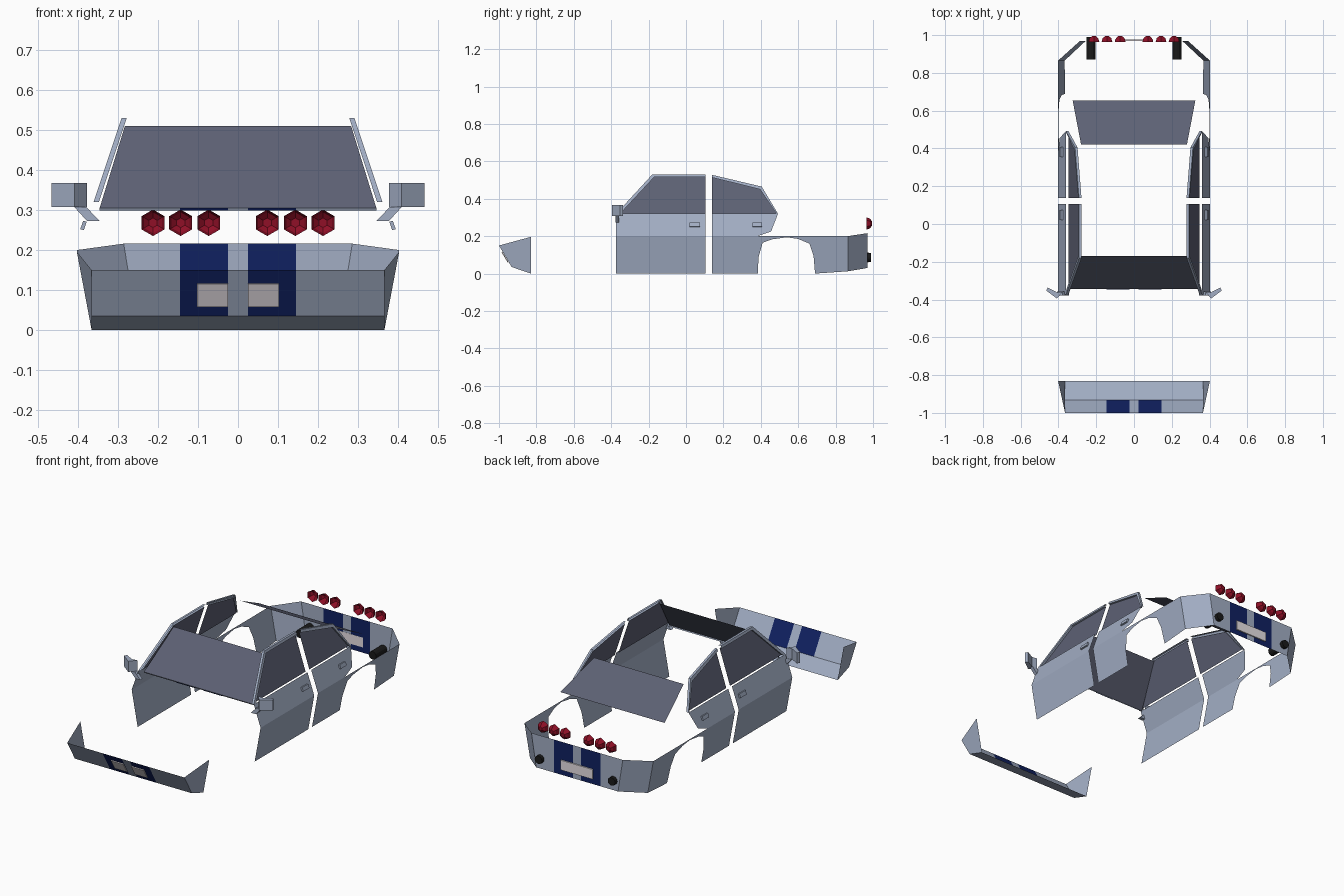
import bpy, bmesh
from math import sin, cos, pi
from mathutils import Vector, Matrix

if "Cube" in bpy.data.objects:
    bpy.data.objects.remove(bpy.data.objects["Cube"])


def material(name, r, g, b):
    m = bpy.data.materials.new(name)
    m.diffuse_color = (r, g, b, 1)
    m.use_nodes = True
    m.node_tree.nodes["Principled BSDF"].inputs["Base Color"].default_value = m.diffuse_color
    return m


BODY = material("body_paint", .36, .42, .55)
GLASS = material("dark_glass", .11, .12, .175)
NAVY = material("navy_stripe", .005, .015, .12)
RED = material("red_lens", .28, .005, .02)
WHITE = material("plate_white", .8, .75, .78)
BLACK = material("black_pipe", .01, .01, .01)


def finish(name, bm, mat, solid=False):
    bm.normal_update()
    if solid:
        bmesh.ops.recalc_face_normals(bm, faces=bm.faces)
    else:  # open sheets face away from the car centre
        for f in bm.faces:
            if f.normal.dot(f.calc_center_median() - Vector((0, 0, .12))) < 0:
                f.normal_flip()
    me = bpy.data.meshes.new(name)
    bm.to_mesh(me)
    bm.free()
    me.materials.append(mat)
    ob = bpy.data.objects.new(name, me)
    bpy.context.collection.objects.link(ob)
    return ob


def panels(name, polys, mat):
    bm = bmesh.new()
    for p in polys:
        bm.faces.new([bm.verts.new(v) for v in p])
    bmesh.ops.remove_doubles(bm, verts=bm.verts, dist=.0005)
    return finish(name, bm, mat)


def ribbon(lines):
    """Quads between successive point lines."""
    return [(a[i], a[i + 1], b[i + 1], b[i])
            for a, b in zip(lines, lines[1:]) for i in range(len(a) - 1)]


def prism(name, base, offset, mat):
    bm = bmesh.new()
    f = bm.faces.new([bm.verts.new(v) for v in base])
    new = bmesh.ops.extrude_face_region(bm, geom=[f], use_keep_orig=True)["geom"]
    bmesh.ops.translate(bm, vec=offset, verts=[v for v in new if isinstance(v, bmesh.types.BMVert)])
    return finish(name, bm, mat, True)


def side_x(z):
    """Half width of the body side at height z."""
    pts = [(0, .365), (.2, .402), (.32, .36), (.54, .287)]
    for (z0, x0), (z1, x1) in zip(pts, pts[1:]):
        if z <= z1:
            return x0 + (x1 - x0) * (z - z0) / (z1 - z0)
    return pts[-1][1]


def on_side(s, pts, inset=0):
    return [(s * (side_x(z) - inset), y, z) for y, z in pts]


# Doors: lower panel, shoulder panel, window frame outer and inner lines
DOORS = {
    "front_door": dict(
        lower=[(-.373, 0), (.105, 0), (.105, .2), (-.373, .2)],
        upper=[(-.373, .2), (.105, .2), (.105, .32), (-.373, .32)],
        outer=[(-.373, .32), (-.18, .53), (.105, .53)],
        inner=[(-.352, .32), (-.17, .516), (.105, .516)],
        handle=(.02, .075)),
    "rear_door": dict(
        lower=[(.138, 0), (.385, 0), (.387, .085), (.41, .165), (.38, .2), (.138, .2)],
        upper=[(.138, .2), (.38, .2), (.455, .225), (.492, .32), (.138, .32)],
        outer=[(.492, .32), (.405, .465), (.138, .528)],
        inner=[(.484, .32), (.396, .45), (.138, .514)],
        handle=(.355, .407)),
}

for s, side in ((1, "right"), (-1, "left")):
    for name, d in DOORS.items():
        panels(f"{side}_{name}", [on_side(s, d["lower"]), on_side(s, d["upper"])], BODY)
        o, i = d["outer"], d["inner"]
        panels(f"{side}_{name}_window_frame", ribbon([
            on_side(s, o, .013), on_side(s, o), on_side(s, i), on_side(s, i, .012)]), BODY)
        y_mid = i[2][0]
        panels(f"{side}_{name}_window", [on_side(s, i + [(y_mid, .32)], .012)], GLASS)
        y0, y1 = d["handle"]
        prism(f"{side}_{name}_handle", on_side(s, [(y0, .25), (y1, .25), (y1, .271), (y0, .271)]),
              (s * .009, 0, .002), BODY)

    # Wing mirror and its bracket
    plan = [(.377, -.358), (.408, -.395), (.465, -.352), (.457, -.336), (.408, -.362)]
    prism(f"{side}_mirror", [(s * x, y, .307) for x, y in plan], (0, 0, .06), BODY)
    prism(f"{side}_mirror_bracket", [(s * x, -.378, z) for x, z in
          [(.378, .307), (.408, .307), (.376, .272), (.345, .272), (.372, .283)]][:4],
          (0, .02, 0), BODY)

    # Rear quarter panel with wheel arch, then the angled corner
    arch = [(.38, .2), (.41, .165), (.46, .183), (.54, .194), (.6, .185), (.66, .16),
            (.682, .095), (.69, 0), (.865, .012), (.865, .2)]
    corner = [(s * side_x(.012), .865, .012), (s * .255, .97, .03),
              (s * .285, .97, .216), (s * .402, .865, .2)]
    panels(f"{side}_rear_quarter", [on_side(s, arch), corner], BODY)

    # Exhaust pipe through the rear bumper
    bm = bmesh.new()
    bmesh.ops.create_cone(bm, cap_ends=True, segments=12, radius1=.023, radius2=.023, depth=.118,
                          matrix=Matrix.Translation((s * .228, .931, .086)) @ Matrix.Rotation(pi / 2, 4, 'X'))
    finish(f"{side}_exhaust", bm, BLACK, True)

    # Three hexagonal domed tail lights
    for n, x in enumerate((.073, .143, .212)):
        rings = [[(s * x + r * sin(k * pi / 3), y, .268 + r * cos(k * pi / 3)) for k in range(7)]
                 for r, y in ((.033, .964), (.026, .984), (.012, .994))]
        panels(f"{side}_tail_light_{n + 1}", ribbon(rings) + [rings[-1][:6]], RED)

    # Front bumper end
    panels(f"{side}_front_bumper_end", [[(s * x, y, z) for x, y, z in
           [(.365, -1, .15), (.365, -.932, .035), (.365, -.83, 0), (.402, -.83, .196)]]], BODY)

# Striped bumper faces built in columns across the car
X_CUTS = [-.145, -.025, .025, .145]


def columns(edge_top, edge_low):
    tops, lows = [-edge_top] + X_CUTS + [edge_top], [-edge_low] + X_CUTS + [edge_low]
    return list(zip(tops, tops[1:], lows, lows[1:]))


def striped(name, edge_top, edge_low, top, low, extra=()):
    body, navy = list(extra), []
    for k, (a, b, c, d) in enumerate(columns(edge_top, edge_low)):
        (navy if k in (1, 3) else body).append([(a, *top), (b, *top), (d, *low), (c, *low)])
    panels(name, body, BODY)
    panels(name + "_stripes", navy, NAVY)


striped("front_bumper", .365, .365, (-1, .15), (-.932, .035),
        [[(-.365, -.932, .035), (.365, -.932, .035), (.365, -.83, 0), (-.365, -.83, 0)]])
striped("rear_bumper", .285, .255, (.97, .216), (.97, .03))

# Number plates, the front one split by the centre stripe
for n, (a, b) in enumerate(((-.102, -.025), (.025, .102))):
    prism(f"front_plate_{n + 1}", [(a, -.949, .06), (b, -.949, .06), (b, -.983, .117), (a, -.983, .117)],
          (0, -.004, -.002), WHITE)
prism("rear_plate", [(-.1, .969, .06), (.1, .969, .06), (.1, .969, .115), (-.1, .969, .115)],
      (0, .008, 0), WHITE)

# Windscreen, rear window and the stripe ends at the windscreen base
panels("windscreen", [[(-.345, -.345, .305), (.345, -.345, .305), (.282, -.17, .51), (-.282, -.17, .51)]], GLASS)
panels("rear_window", [[(-.28, .42, .432), (.28, .42, .432), (.325, .655, .315), (-.325, .655, .315)]], GLASS)
panels("windscreen_base", [[(-.345, -.345, .305), (.345, -.345, .305), (.345, -.342, .299), (-.345, -.342, .299)]], BODY)
for n, (a, b) in enumerate(((-.145, -.025), (.025, .145))):
    panels(f"base_stripe_{n + 1}", [[(a, -.348, .305), (b, -.348, .305), (b, -.345, .299), (a, -.345, .299)]], NAVY)
